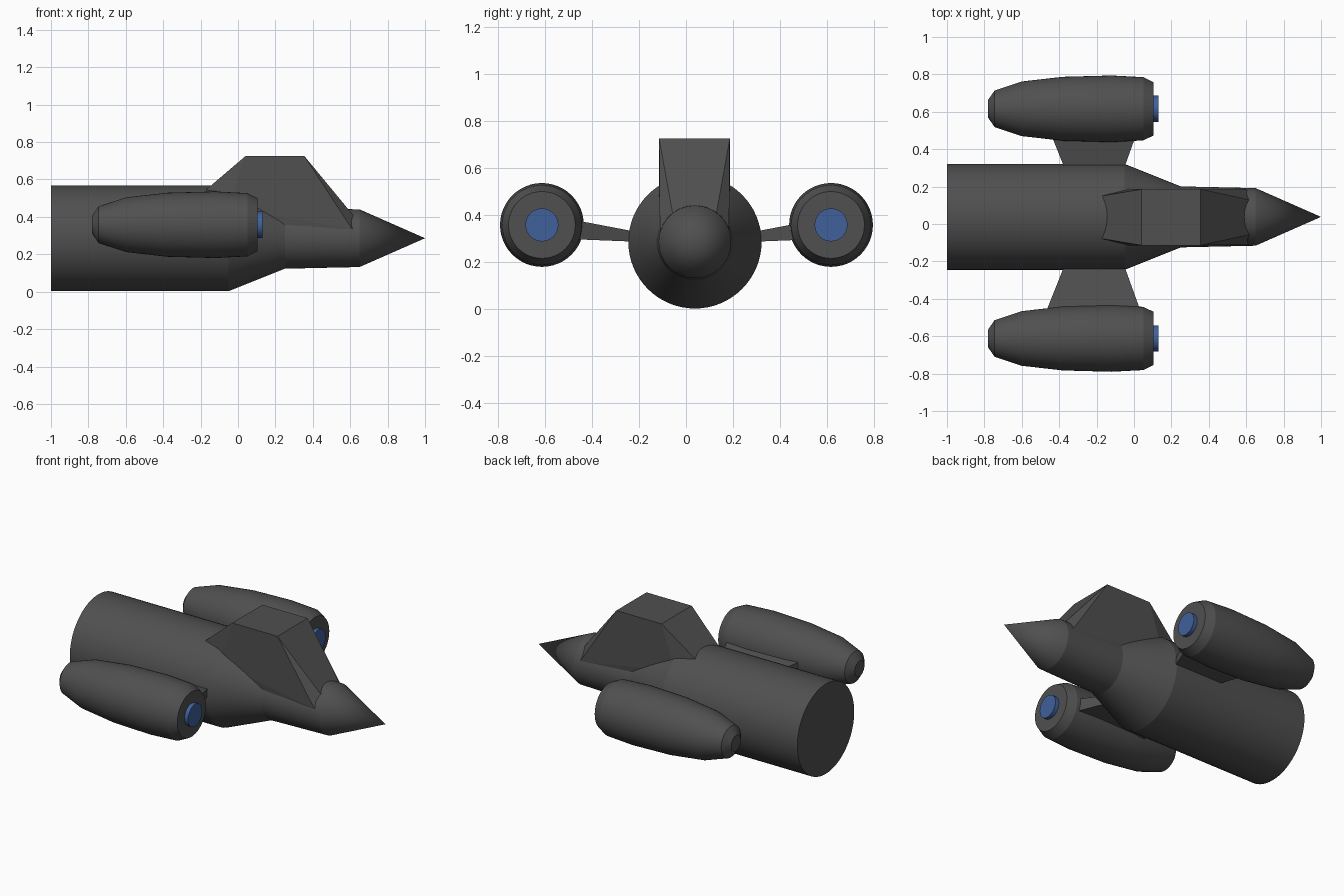
import bpy, bmesh, math

if "Cube" in bpy.data.objects:
    bpy.data.objects.remove(bpy.data.objects["Cube"])

def material(name, rgb):
    m = bpy.data.materials.new(name)
    m.diffuse_color = (*rgb, 1)
    m.use_nodes = True
    m.node_tree.nodes["Principled BSDF"].inputs["Base Color"].default_value = m.diffuse_color
    return m

GREY = material("dark_grey", (0.08, 0.08, 0.08))
BLUE = material("intake_blue", (0.05, 0.12, 0.33))

def finish(name, bm, mat, smooth=False):
    bmesh.ops.recalc_face_normals(bm, faces=bm.faces[:])
    me = bpy.data.meshes.new(name)
    bm.to_mesh(me)
    bm.free()
    me.materials.append(mat)
    ob = bpy.data.objects.new(name, me)
    bpy.context.collection.objects.link(ob)
    if smooth:
        bpy.ops.object.select_all(action='DESELECT')
        ob.select_set(True)
        bpy.context.view_layer.objects.active = ob
        bpy.ops.object.shade_smooth_by_angle(angle=math.radians(12))
    return ob

def lathe(name, profile, cy, cz, mat, seg=48):
    """Turn an (x, radius) profile about an axis along x, with capped ends."""
    bm = bmesh.new()
    rings = []
    for x, r in profile:
        if r == 0:
            rings.append([bm.verts.new((x, cy, cz))])
        else:
            rings.append([bm.verts.new((x, cy + r * math.cos(2 * math.pi * i / seg),
                                        cz + r * math.sin(2 * math.pi * i / seg)))
                          for i in range(seg)])
    for a, b in zip(rings, rings[1:]):
        for i in range(seg):
            j = (i + 1) % seg
            if len(b) == 1:
                bm.faces.new((a[i], a[j], b[0]))
            else:
                bm.faces.new((a[i], a[j], b[j], b[i]))
    for ring in (rings[0], rings[-1]):
        if len(ring) > 1:
            bm.faces.new(ring)
    return finish(name, bm, mat, True)

def solid(name, points, mat):
    """Flat-faced convex solid through the points."""
    bm = bmesh.new()
    for p in points:
        bm.verts.new(p)
    res = bmesh.ops.convex_hull(bm, input=bm.verts[:])
    loose = [v for v in bm.verts if not v.link_faces]
    bmesh.ops.delete(bm, geom=loose, context='VERTS')
    bmesh.ops.dissolve_limit(bm, angle_limit=0.01, verts=bm.verts[:], edges=bm.edges[:])
    return finish(name, bm, mat)

CY, CZ = 0.038, 0.286

# Main hull with tapered shoulder and pointed nose
lathe("hull", [(-1, 0.283), (-0.05, 0.283), (0.25, 0.163), (0.65, 0.154), (1, 0)],
      CY, CZ, GREY, 64)

# Canopy block: full-width sides, narrower toward the front and rear feet
half = [(0.04, 0.15, 0.725), (0.355, 0.15, 0.725), (0.64, 0.088, 0.38),
        (0.61, 0.147, 0.335), (-0.05, 0.15, 0.45), (-0.21, 0.108, 0.512),
        (0.1, 0.14, 0.34)]
solid("canopy", [(x, 0.036 + s * y, z) for x, y, z in half for s in (-1, 1)], GREY)

# Engine pods, blue intake discs and pylons
pod = [(-0.78, 0.048), (-0.745, 0.098), (-0.6, 0.146), (-0.38, 0.171),
       (-0.12, 0.178), (0.05, 0.169), (0.105, 0.142)]
for side, s, cy, root in (("left", 1, 0.616, 0.32), ("right", -1, -0.612, -0.243)):
    lathe(side + "_engine_pod", pod, cy, 0.358, GREY)
    lathe(side + "_intake", [(0.09, 0.07), (0.13, 0.07)], cy, 0.358, BLUE, 32)
    pts = []
    for d in (-0.08, 0.23):  # distance outward from the hull side
        y = root + s * d
        for x in (-0.38 - 0.4 * d, -0.045 + 0.36 * d):
            pts += [(x, y, 0.288 + 0.04 * d), (x, y, 0.335 + 0.19 * d)]
    solid(side + "_pylon", pts, GREY)
